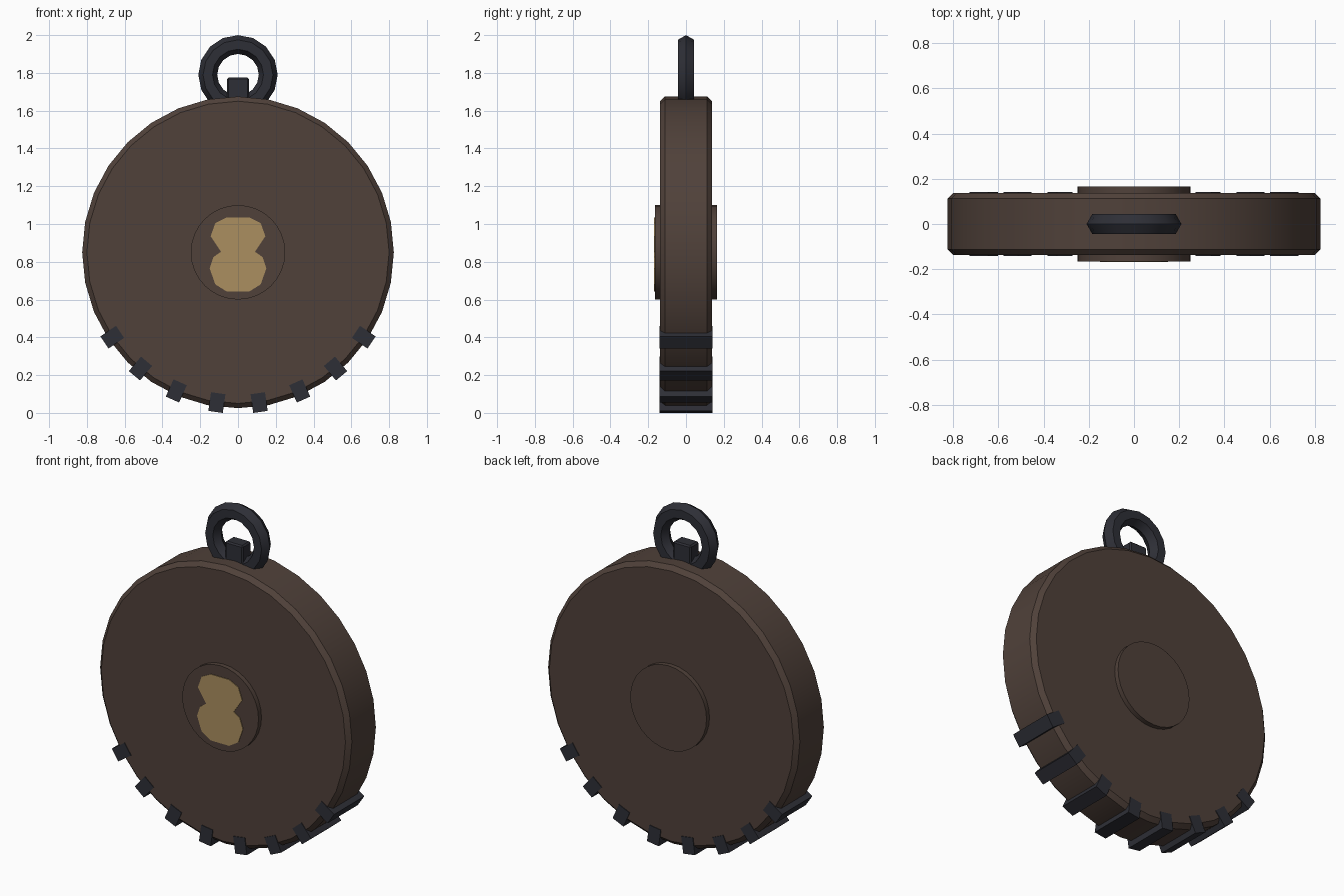
import bpy, bmesh, math
from mathutils import Matrix, Vector

if "Cube" in bpy.data.objects:
    bpy.data.objects.remove(bpy.data.objects["Cube"])

CZ = 0.85  # height of the disc centre


def material(name, rgb):
    m = bpy.data.materials.new(name)
    m.diffuse_color = (*rgb, 1)
    m.use_nodes = True
    m.node_tree.nodes["Principled BSDF"].inputs["Base Color"].default_value = m.diffuse_color
    return m


BROWN = material("dark brown", (0.080, 0.053, 0.042))
IRON = material("dark iron", (0.027, 0.028, 0.037))
GOLD = material("dull gold", (0.41, 0.275, 0.115))


def finish(name, bm, mat, smooth=False):
    bmesh.ops.recalc_face_normals(bm, faces=bm.faces[:])
    me = bpy.data.meshes.new(name)
    bm.to_mesh(me)
    bm.free()
    me.materials.append(mat)
    ob = bpy.data.objects.new(name, me)
    bpy.context.collection.objects.link(ob)
    if smooth:
        bpy.ops.object.select_all(action='DESELECT')
        bpy.context.view_layer.objects.active = ob
        ob.select_set(True)
        bpy.ops.object.shade_smooth_by_angle(angle=math.radians(30))
    return ob


def lathe(name, profile, cz, sides, mat, closed=False):
    """Turn (radius, y) points around the y axis at height cz."""
    bm = bmesh.new()
    rings = []
    for i in range(sides):
        a = 2 * math.pi * i / sides
        rings.append([bm.verts.new((r * math.sin(a), y, cz + r * math.cos(a))) for r, y in profile])
    n = len(profile)
    for i in range(sides):
        p, q = rings[i], rings[(i + 1) % sides]
        for j in range(n if closed else n - 1):
            k = (j + 1) % n
            bm.faces.new((p[j], p[k], q[k], q[j]))
    if not closed:
        bm.faces.new([r[0] for r in rings])
        bm.faces.new([r[-1] for r in rings])
    return finish(name, bm, mat, True)


def box(name, size, matrix, mat, bevel=0):
    bm = bmesh.new()
    bmesh.ops.create_cube(bm, size=1, matrix=Matrix.Diagonal((*size, 1)))
    if bevel:
        bmesh.ops.bevel(bm, geom=bm.edges[:], offset=bevel, segments=1, affect='EDGES')
    bm.transform(matrix)
    return finish(name, bm, mat)


# Chamfered disc and the raised boss on both faces
lathe("disc_body", [(0.80, -0.137), (0.825, -0.112), (0.825, 0.112), (0.80, 0.137)], CZ, 32, BROWN)
lathe("centre_boss", [(0.25, -0.165), (0.25, 0.165)], CZ, 32, BROWN)

# Hanging ring with a six-sided section, and its lug
hexagon = [(0.16 + 0.05 * math.cos(k * math.pi / 3), 0.05 * math.sin(k * math.pi / 3)) for k in range(6)]
lathe("hanging_ring", hexagon, 1.79, 16, IRON, closed=True)
box("ring_lug", (0.116, 0.08, 0.18), Matrix.Translation((0, 0, 1.685)), IRON, 0.008)

# Grip blocks along the lower rim
for side in (-1, 1):
    for i in range(4):
        a = side * math.radians(8 + 16 * i)
        m = Matrix.Translation((0, 0, CZ)) @ Matrix.Rotation(-a, 4, 'Y') @ Matrix.Translation((0, 0, -0.803))
        box(f"grip_block_{'left' if side < 0 else 'right'}_{i + 1}", (0.077, 0.282, 0.1), m, IRON)

# Plain two-lobed inlay on the front of the boss
half = [(0.06, 1.035), (0.12, 1.005), (0.145, 0.935), (0.09, 0.853),
        (0.13, 0.825), (0.15, 0.765), (0.12, 0.68), (0.06, 0.643)]
outline = half + [(-x, z) for x, z in reversed(half)]
bm = bmesh.new()
face = bm.faces.new([bm.verts.new((x, -0.164, z)) for x, z in outline])
ext = bmesh.ops.extrude_face_region(bm, geom=[face], use_keep_orig=True)
bmesh.ops.translate(bm, vec=Vector((0, -0.005, 0)), verts=[v for v in ext["geom"] if isinstance(v, bmesh.types.BMVert)])
finish("front_inlay", bm, GOLD)
